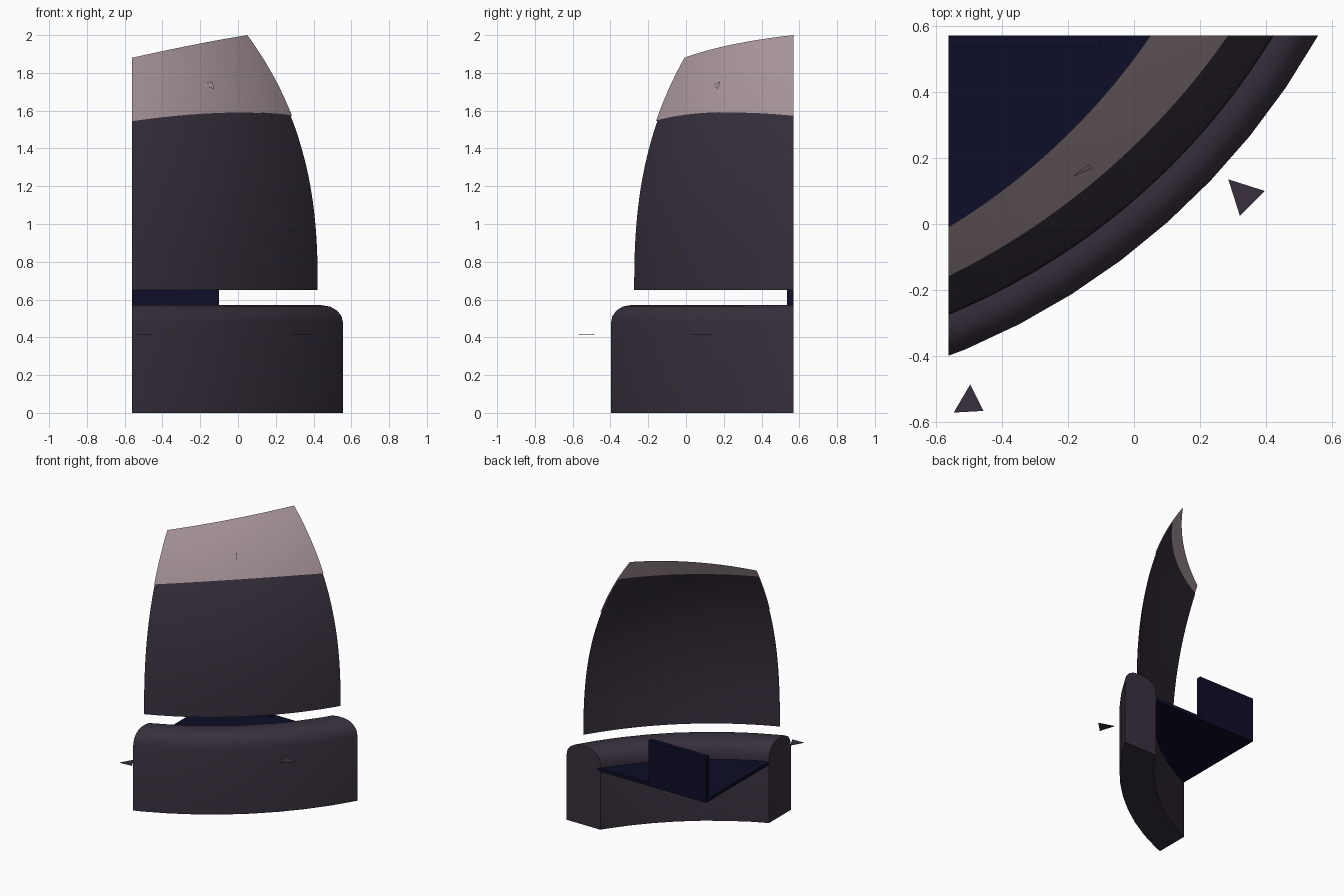
import bpy, bmesh, math
from mathutils import Vector

if "Cube" in bpy.data.objects:
    bpy.data.objects.remove(bpy.data.objects["Cube"])

CX, CY = -1.36, 1.65          # axis of the round wall
XMIN, YMAX = -0.56, 0.57      # planes where the section is cut off


def material(name, rgb):
    m = bpy.data.materials.new(name)
    m.diffuse_color = (*rgb, 1)
    m.use_nodes = True
    m.node_tree.nodes["Principled BSDF"].inputs["Base Color"].default_value = m.diffuse_color
    return m


DARK = material("dark plum", (0.0395, 0.0296, 0.047))
PINK = material("dusty pink", (0.42, 0.325, 0.355))
NAVY = material("navy", (0.004, 0.004, 0.021))


def polar(r, deg, z):
    a = math.radians(deg)
    return Vector((CX + r * math.cos(a), CY + r * math.sin(a), z))


def finish(bm, name, mat, smooth=True):
    me = bpy.data.meshes.new(name)
    bm.to_mesh(me)
    bm.free()
    ob = bpy.data.objects.new(name, me)
    bpy.context.collection.objects.link(ob)
    me.materials.append(mat)
    if smooth:
        bpy.ops.object.select_all(action='DESELECT')
        ob.select_set(True)
        bpy.context.view_layer.objects.active = ob
        bpy.ops.object.shade_smooth_by_angle(angle=math.radians(30))
    return ob


def clip(bm, fill):
    for co, no in (((XMIN, 0, 0), (-1, 0, 0)), ((0, YMAX, 0), (0, 1, 0))):
        res = bmesh.ops.bisect_plane(bm, geom=bm.verts[:] + bm.edges[:] + bm.faces[:],
                                     plane_co=co, plane_no=no, clear_outer=True)
        if fill:
            edges = [e for e in res["geom_cut"] if isinstance(e, bmesh.types.BMEdge)]
            bmesh.ops.edgenet_fill(bm, edges=edges)


def sweep(columns, closed):
    """Skin a list of point columns running round the axis."""
    bm = bmesh.new()
    cols = [[bm.verts.new(p) for p in c] for c in columns]
    n = len(cols[0])
    for a, b in zip(cols, cols[1:]):
        for j in range(n if closed else n - 1):
            k = (j + 1) % n
            bm.faces.new((a[j], b[j], b[k], a[k]))
    return bm


# base wall: rounded top, faceted round the axis
R_OUT, R_IN, H, RAD = 2.2, 1.97, 0.57, 0.095
profile = [(R_OUT, 0)]
for i in range(5):
    a = math.pi / 2 * i / 4
    profile.append((R_OUT - RAD + RAD * math.cos(a), H - RAD + RAD * math.sin(a)))
for i in range(5):
    a = math.pi / 2 * (1 + i / 4)
    profile.append((R_IN + RAD + RAD * math.cos(a), H - RAD + RAD * math.sin(a)))
profile.append((R_IN, 0))
bm = sweep([[polar(r, -48.4 + 4.72 * k, z) for r, z in profile] for k in range(-6, 8)], True)
clip(bm, True)
bmesh.ops.recalc_face_normals(bm, faces=bm.faces[:])
finish(bm, "base_wall", DARK)


# upper shell: dark screen with a pink top band
def shell_r(z):
    return 2.09 - 0.314 * (max(z - 0.65, 0) / 1.35) ** 2.5


def top_z(deg):
    t = (deg + 64.3) / 26.8
    return 1.88 + 0.12 * t + 0.045 * t * (1 - t)


def band_z(deg):
    s = (deg + 66) / 32.6
    return 1.59 - 0.117 * (s - 0.62) ** 2


def shell(name, mat, low, high, rows, offset):
    cols = []
    for k in range(41):
        d = -76 + 52 * k / 40
        zs = [low(d) + (high(d) - low(d)) * j / rows for j in range(rows + 1)]
        cols.append([polar(shell_r(z) + offset, d, z) for z in zs])
    bm = sweep(cols, False)
    clip(bm, False)
    finish(bm, name, mat)


shell("dark_screen", DARK, lambda d: 0.65, lambda d: 1.84 + 0.0008 * (d + 50), 18, -0.006)
shell("pink_top_band", PINK, band_z, top_z, 10, 0.0)


# floor plate inside the wall
def prism(name, mat, pts, z0, z1):
    bm = bmesh.new()
    f = bm.faces.new([bm.verts.new((x, y, z0)) for x, y in pts])
    if z1 > z0:
        res = bmesh.ops.extrude_face_region(bm, geom=[f])
        for v in res["geom"]:
            if isinstance(v, bmesh.types.BMVert):
                v.co.z = z1
        bmesh.ops.recalc_face_normals(bm, faces=bm.faces[:])
    return finish(bm, name, mat, False)


R_F = 1.99
a0 = -math.degrees(math.acos((XMIN - CX) / R_F))
a1 = -math.degrees(math.asin((CY - YMAX) / R_F))
arc = [polar(R_F, a0 + (a1 - a0) * i / 8, 0) for i in range(9)]
prism("floor_plate", NAVY, [(XMIN, YMAX)] + [(p.x, p.y) for p in arc], 0.42, 0.445)

# upright panel standing on the floor
prism("upright_panel", NAVY, [(XMIN, 0.535), (-0.10, 0.535), (-0.10, YMAX), (XMIN, YMAX)], 0.44, 0.75)

# flat marker triangles outside the wall
prism("marker_left", DARK, [(-0.545, -0.57), (-0.455, -0.565), (-0.495, -0.485)], 0.415, 0.418)
prism("marker_right", DARK, [(0.285, 0.135), (0.32, 0.025), (0.395, 0.10)], 0.415, 0.418)

# small raised triangle on the pink band
bm = bmesh.new()
tri = [(-52.1, 1.735, 0.003), (-50.2, 1.715, 0.012), (-50.2, 1.755, 0.012)]
bm.faces.new([bm.verts.new(polar(shell_r(z) + o, d, z)) for d, z, o in tri])
finish(bm, "band_notch", PINK, False)
